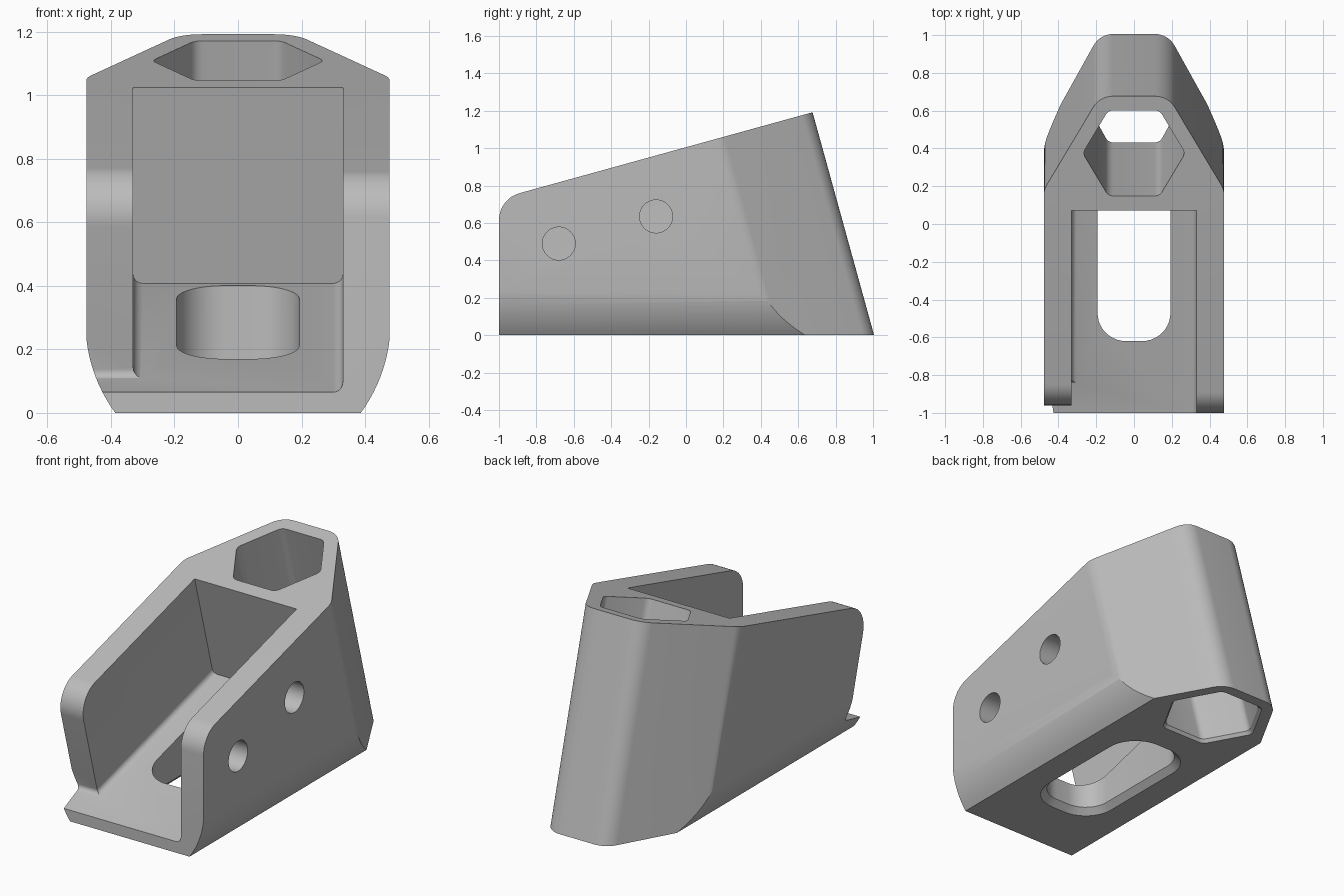
import bpy, bmesh, math
from mathutils import Vector

if "Cube" in bpy.data.objects:
    bpy.data.objects.remove(bpy.data.objects["Cube"], do_unlink=True)

TILT = math.atan(0.276)
C, S = math.cos(TILT), math.sin(TILT)
TOP = 1.005        # height of the sloping top plane at y = 0
HALF = 0.477       # half width of the body
INNER = 0.33       # half width of the channel
FLOOR = -0.64      # channel floor, measured down from the top plane
HEX_U, HEX_FLAT, WALL = 0.389, 0.235, 0.078


def tilted(x, u, w):
    """Frame lying on the sloping top: u up the slope, w square to it."""
    return (x, u * C - w * S, TOP + u * S + w * C)


def rounded(corners, n=10):
    """Polygon from (a, b, radius) corners, each filleted with an arc."""
    out = []
    for i, (a, b, r) in enumerate(corners):
        p = Vector((a, b))
        if r == 0:
            out.append(p)
            continue
        d1 = (Vector(corners[i - 1][:2]) - p).normalized()
        d2 = (Vector(corners[(i + 1) % len(corners)][:2]) - p).normalized()
        half = d1.angle(d2) / 2
        centre = p + (d1 + d2).normalized() * (r / math.sin(half))
        start = p + d1 * (r / math.tan(half)) - centre
        end = p + d2 * (r / math.tan(half)) - centre
        sweep = math.pi - 2 * half
        for k in range(n + 1):
            t = k / n
            out.append(centre + (start * math.sin((1 - t) * sweep)
                                 + end * math.sin(t * sweep)) / math.sin(sweep))
    return out


def loft(name, layers):
    """Closed solid through matching rings of points."""
    bm = bmesh.new()
    rings = [[bm.verts.new(p) for p in layer] for layer in layers]
    n = len(rings[0])
    for lo, hi in zip(rings, rings[1:]):
        for i in range(n):
            j = (i + 1) % n
            bm.faces.new((lo[i], lo[j], hi[j], hi[i]))
    bm.faces.new(rings[0])
    bm.faces.new(rings[-1])
    bmesh.ops.recalc_face_normals(bm, faces=bm.faces)
    mesh = bpy.data.meshes.new(name)
    bm.to_mesh(mesh)
    bm.free()
    obj = bpy.data.objects.new(name, mesh)
    bpy.context.collection.objects.link(obj)
    return obj


def combine(body, tool, operation):
    """Apply a boolean and drop the tool."""
    mod = body.modifiers.new(tool.name, "BOOLEAN")
    mod.operation, mod.solver, mod.object = operation, "EXACT", tool
    bpy.context.view_layer.objects.active = body
    bpy.ops.object.modifier_apply(modifier=mod.name)
    bpy.data.objects.remove(tool, do_unlink=True)


# Body: flat-bottomed section with curved lower flanks, run front to back
R, RZ = 0.48, 0.285
low = -math.asin(RZ / R)
flank = [(R * math.cos(low * (1 - k / 12)), RZ + R * math.sin(low * (1 - k / 12)))
         for k in range(13)] + [(R, 1.6)]
section = flank + [(-x, z) for x, z in reversed(flank)]
body = loft("bracket_body", [[(x, y, z) for x, z in section] for y in (-1.3, 1.4)])

# Plan: sides taper at sixty degrees to a narrow leaning back
reach = HEX_FLAT + WALL
tip = reach * math.tan(math.radians(30))
shoulder = HEX_U + 2 * reach - HALF * math.sqrt(3)
plan = rounded([(-HALF, -3, 0), (HALF, -3, 0), (HALF, shoulder, 0.12),
                (tip, HEX_U + reach, 0.12), (-tip, HEX_U + reach, 0.12),
                (-HALF, shoulder, 0.12)])
combine(body, loft("plan", [[tilted(x, u, w) for x, u in plan]
                            for w in (-3, 0.6)]), "INTERSECT")

# Side outline: upright front, rounded nose and sloping top
side = rounded([(-1, -0.2, 0), (1.5, -0.2, 0), (1.5, TOP + 1.5 * 0.276, 0),
                (-1, TOP - 0.276, 0.15)])
combine(body, loft("side", [[(x, y, z) for y, z in side]
                            for x in (-0.8, 0.8)]), "INTERSECT")

# Channel with filleted floor edges
channel = rounded([(-INNER, 0.5, 0), (-INNER, FLOOR, 0.03),
                   (INNER, FLOOR, 0.03), (INNER, 0.5, 0)], 5)
combine(body, loft("channel", [[tilted(x, u, w) for x, w in channel]
                               for u in (-2, 0.073)]), "DIFFERENCE")

# Right wall: cut back square to the slope with a rounded top corner
nose_y = -0.81
nose_z = TOP + nose_y * 0.276 - 0.15 / C
wall_u = nose_y * C + (nose_z - TOP) * S - 0.15
arc = [(wall_u + 0.15 - 0.15 * math.sin(t), -0.15 + 0.15 * math.cos(t))
       for t in (math.pi / 2 * k / 12 for k in range(13))]
foot = [(wall_u - 0.025 + 0.025 * math.cos(t), FLOOR + 0.025 - 0.025 * math.sin(t))
        for t in (math.pi / 2 * k / 5 for k in range(6))]
front = [(wall_u + 0.15, 0.4)] + arc + foot + [(-2, FLOOR), (-2, 0.4)]
combine(body, loft("wall_front", [[tilted(x, u, w) for u, w in front]
                                  for x in (-0.7, -0.295)]), "DIFFERENCE")


# Hexagonal bore leaning with the back, flared at the base
def hex_ring(z, grow):
    r = (HEX_FLAT + grow) / math.cos(math.pi / 6)
    ring = rounded([(r * math.cos(k * math.pi / 3), r * math.sin(k * math.pi / 3), 0.045)
                    for k in range(6)], 5)
    centre = HEX_U / C + (TOP - z) * S / C
    return [(x, centre + v / C, z) for x, v in ring]


combine(body, loft("bore", [hex_ring(-0.02, 0.03), hex_ring(0.02, 0),
                            hex_ring(1.5, 0)]), "DIFFERENCE")


# Slot through the floor, flared at the base
def slot_ring(z, grow):
    x, y0, y1, r = 0.193 + grow, -0.62 - grow, 0.215 + grow, 0.15 + grow
    return [(px, py, z) for px, py in rounded(
        [(-x, y0, r), (x, y0, r), (x, y1, r), (-x, y1, r)])]


combine(body, loft("slot", [slot_ring(-0.02, 0.055), slot_ring(0.035, 0),
                            slot_ring(0.48, 0)]), "DIFFERENCE")

# Two round holes in the left wall
for y, z in ((-0.68, 0.49), (-0.16, 0.635)):
    circle = [(y + 0.088 * math.cos(k * math.pi / 20), z + 0.088 * math.sin(k * math.pi / 20))
              for k in range(40)]
    combine(body, loft("hole", [[(x, a, b) for a, b in circle]
                                for x in (0.2, 0.7)]), "DIFFERENCE")

# Finish
grey = bpy.data.materials.new("plain_grey")
grey.use_nodes = True
colour = (0.5, 0.5, 0.5, 1)
grey.diffuse_color = colour
grey.node_tree.nodes["Principled BSDF"].inputs["Base Color"].default_value = colour
body.data.materials.clear()
body.data.materials.append(grey)
for poly in body.data.polygons:
    poly.material_index = 0
bpy.ops.object.select_all(action="DESELECT")
body.select_set(True)
bpy.context.view_layer.objects.active = body
bpy.ops.object.shade_smooth_by_angle(angle=math.radians(25))
